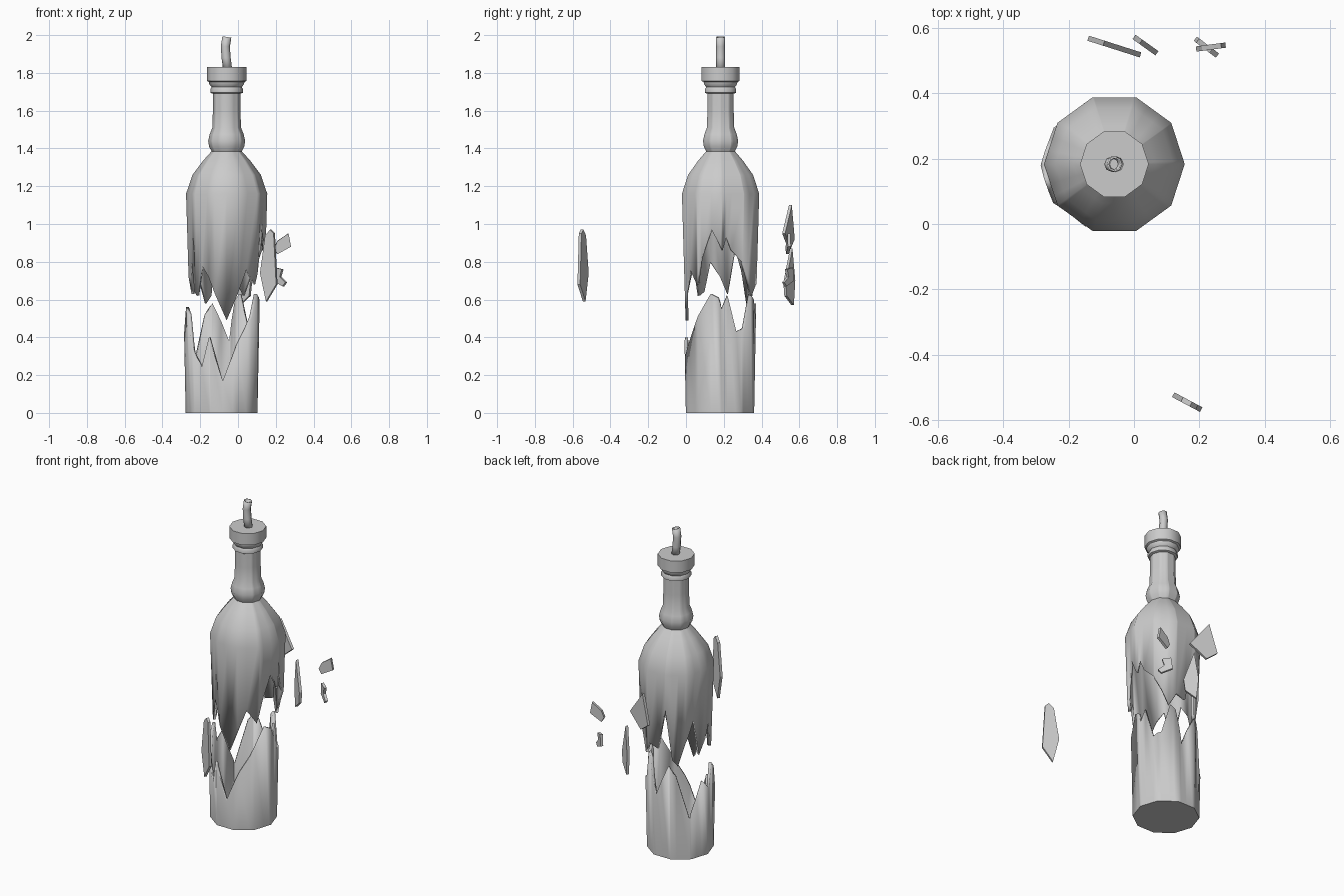
import bpy, bmesh, math
from math import radians, cos, sin

if "Cube" in bpy.data.objects:
    bpy.data.objects.remove(bpy.data.objects["Cube"])

SIDES = 10
STEP = 360 / SIDES


def finish(name, bm, thickness=0.0, angle=40):
    bmesh.ops.recalc_face_normals(bm, faces=bm.faces)
    me = bpy.data.meshes.new(name)
    bm.to_mesh(me)
    bm.free()
    ob = bpy.data.objects.new(name, me)
    bpy.context.collection.objects.link(ob)
    if thickness:
        mod = ob.modifiers.new("wall", 'SOLIDIFY')
        mod.thickness = thickness
        mod.offset = -1
    bpy.ops.object.select_all(action='DESELECT')
    ob.select_set(True)
    bpy.context.view_layer.objects.active = ob
    bpy.ops.object.shade_smooth_by_angle(angle=radians(angle))
    return ob


def ring_point(center, r, a, z):
    # point on a ten-sided ring, with a corner on the x axis
    k = r * cos(radians(STEP / 2)) / cos(radians(a % STEP - STEP / 2))
    return (center[0] + k * cos(radians(a)), center[1] + k * sin(radians(a)), z)


def edge_height(edge, a):
    pts = [(edge[-1][0] - 360, edge[-1][1])] + edge + [(edge[0][0] + 360, edge[0][1])]
    for (a0, z0), (a1, z1) in zip(pts, pts[1:]):
        if a0 <= a <= a1:
            return z0 + (z1 - z0) * (a - a0) / max(a1 - a0, 1e-6)


def broken_shell(name, center, edge, edge_radius, profile, thickness):
    # wall running from a jagged edge through the profile rings, closed at its end
    angles = sorted({a for a, _ in edge} | {i * int(STEP) for i in range(SIDES)})
    bm = bmesh.new()
    first = []
    for a in angles:
        z = edge_height(edge, a)
        first.append(bm.verts.new(ring_point(center, edge_radius(z), a, z)))
    rings = [first]
    for r, z in profile:
        rings.append([bm.verts.new(ring_point(center, r, a, z)) for a in angles])
    n = len(angles)
    for lo, hi in zip(rings, rings[1:]):
        for i in range(n):
            j = (i + 1) % n
            bm.faces.new((lo[i], lo[j], hi[j], hi[i]))
    bm.faces.new(rings[-1])
    return finish(name, bm, thickness)


def lathe(name, center, profile):
    bm = bmesh.new()
    rings = [[bm.verts.new(ring_point(center, r, i * STEP, z)) for i in range(SIDES)]
             for r, z in profile]
    for lo, hi in zip(rings, rings[1:]):
        for i in range(SIDES):
            j = (i + 1) % SIDES
            bm.faces.new((lo[i], lo[j], hi[j], hi[i]))
    bm.faces.new(rings[0])
    bm.faces.new(rings[-1])
    return finish(name, bm)


def shard(name, start, end, outline, thickness=0.016):
    # flat splinter: outline of (fraction along start-end, height)
    dx, dy = end[0] - start[0], end[1] - start[1]
    l = math.hypot(dx, dy)
    off = (-dy / l * thickness / 2, dx / l * thickness / 2)
    bm = bmesh.new()
    sides = [[bm.verts.new((start[0] + t * dx + s * off[0], start[1] + t * dy + s * off[1], z))
              for t, z in outline] for s in (-1, 1)]
    n = len(outline)
    for side in sides:
        bm.faces.new(side)
    for i in range(n):
        j = (i + 1) % n
        bm.faces.new((sides[0][i], sides[0][j], sides[1][j], sides[1][i]))
    return finish(name, bm, angle=20)


AXIS = (-0.06, 0.183)
BASE_AXIS = (-0.087, 0.18)

# upper half of the bottle: jagged lower rim, shoulder, neck bulge, neck
upper_edge = [(3, .86), (9, .93), (17, .86), (35, .80), (48, .72), (60, .62), (74, .70),
              (92, .68), (107, .95), (118, .62), (128, .58), (140, .72), (156, .87),
              (168, .63), (180, .72), (197, .80), (208, .64), (218, .62), (228, .78),
              (240, .72), (270, .49), (303, .76), (320, .68), (330, .82), (346, .97)]
broken_shell("bottle_upper", AXIS, upper_edge, lambda z: .195 + .02 * (z - .5) / .66,
             [(.215, 1.16), (.181, 1.26), (.125, 1.335), (.08, 1.385), (.093, 1.41), (.098, 1.44),
              (.09, 1.475), (.076, 1.51), (.073, 1.60), (.073, 1.70)], .016)

# lower half of the bottle with jagged upper rim and closed bottom
lower_edge = [(3, .55), (12, .62), (27, .43), (42, .45), (57, .63), (66, .60), (78, .38),
              (90, .48), (104, .58), (118, .52), (141, .25), (155, .36), (167, .47),
              (180, .42), (192, .56), (205, .52), (220, .32), (235, .24), (250, .40),
              (272, .17), (297, .36), (315, .46), (345, .63), (357, .61)]
broken_shell("bottle_lower", BASE_AXIS, lower_edge, lambda z: .19 + .02 * z,
             [(.19, 0.0)], .016)

# stopper with stepped collar
lathe("stopper", AXIS, [(.075, 1.69), (.086, 1.695), (.086, 1.715), (.08, 1.725), (.092, 1.74),
                        (.094, 1.752), (.105, 1.757), (.105, 1.83)])

# bent pouring spout
cu = bpy.data.curves.new("spout", 'CURVE')
cu.dimensions = '3D'
cu.bevel_depth = 0.024
cu.bevel_resolution = 2
path = [(-.055, 1.82), (-.063, 1.88), (-.067, 1.94), (-.059, 1.99)]
sp = cu.splines.new('POLY')
sp.points.add(len(path) - 1)
for p, (x, z) in zip(sp.points, path):
    p.co = (x, AXIS[1], z, 1)
spout = bpy.data.objects.new("spout", cu)
bpy.context.collection.objects.link(spout)
wall = spout.modifiers.new("wall", 'SOLIDIFY')
wall.thickness = 0.006

# loose splinters flying off the break
shard("shard_back_large", (-.14, .568), (.02, .517),
      [(0, .92), (.3, 1.1), (1, .95), (.4, .87)])
shard("shard_back_long", (0, .572), (.07, .522),
      [(.3, .87), (0, .70), (.15, .57), (.9, .62), (1, .69)])
shard("shard_back_small_low", (.18, .572), (.255, .515),
      [(.2, .77), (.75, .76), (.6, .72), (1, .69), (.8, .67), (.1, .70)])
shard("shard_back_small_high", (.19, .535), (.28, .547),
      [(0, .87), (.2, .91), (.85, .95), (1, .88), (.2, .84)])
shard("shard_front", (.12, -.522), (.21, -.57),
      [(0, .74), (.3, .94), (.6, .97), (.8, .95), (.95, .68), (.35, .59)])
